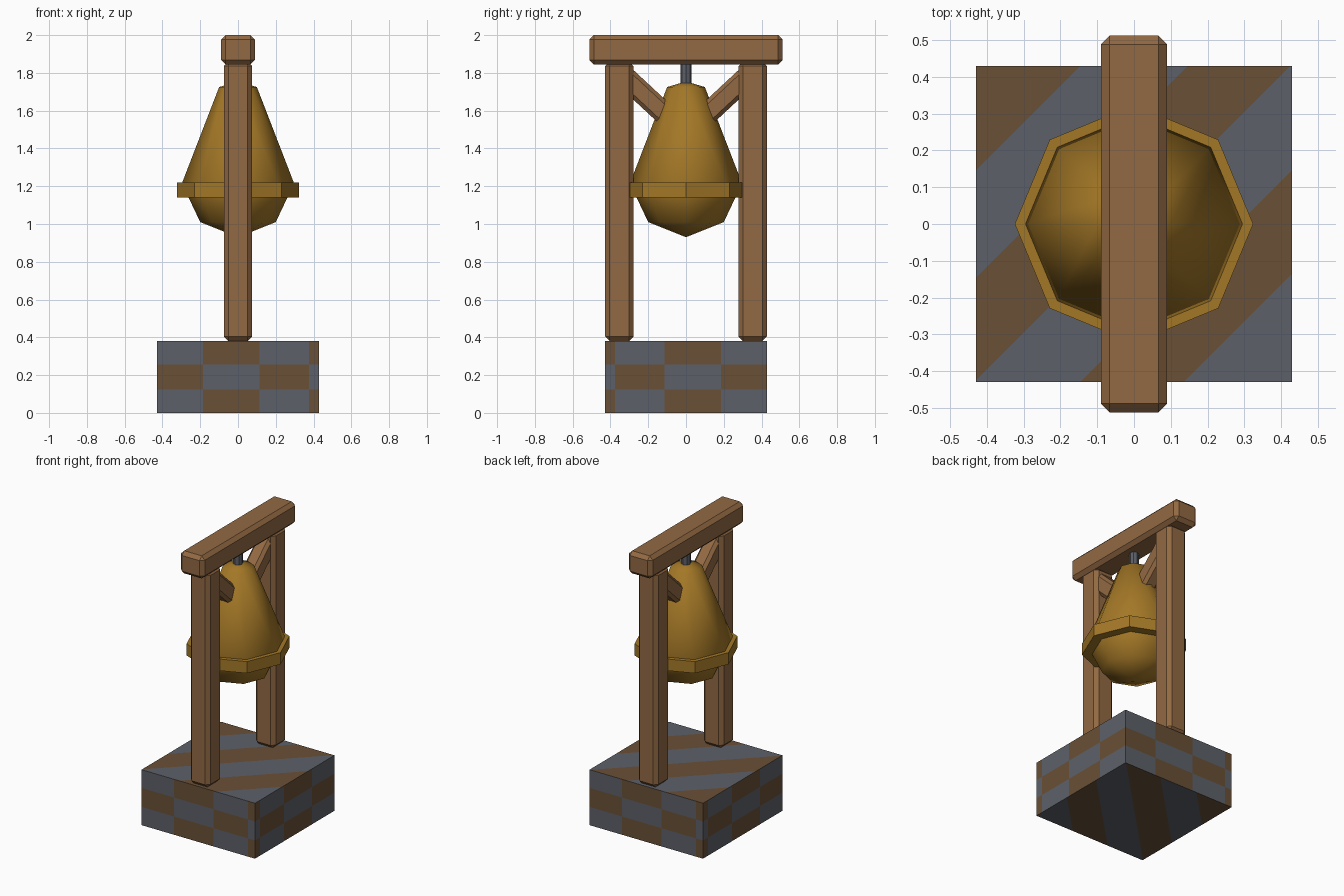
import bpy, bmesh, math
from mathutils import Vector

if "Cube" in bpy.data.objects:
    bpy.data.objects.remove(bpy.data.objects["Cube"])


def mat(name, rgb):
    m = bpy.data.materials.new(name)
    m.diffuse_color = (*rgb, 1)
    m.use_nodes = True
    m.node_tree.nodes["Principled BSDF"].inputs["Base Color"].default_value = m.diffuse_color
    return m


wood = mat("warm wood", (0.29, 0.142, 0.056))
gold = mat("aged gold", (0.37, 0.187, 0.02))
stone = mat("stone grey", (0.109, 0.118, 0.138))
earth = mat("earth brown", (0.142, 0.08, 0.038))


def finish(bm, name, *mats):
    bmesh.ops.recalc_face_normals(bm, faces=bm.faces[:])
    me = bpy.data.meshes.new(name)
    bm.to_mesh(me)
    bm.free()
    for m in mats:
        me.materials.append(m)
    ob = bpy.data.objects.new(name, me)
    bpy.context.collection.objects.link(ob)
    return ob


def beam(name, size, loc, rot_x=0.0, bevel=0.024):
    """Chamfered timber."""
    bm = bmesh.new()
    bmesh.ops.create_cube(bm, size=1)
    bmesh.ops.scale(bm, vec=size, verts=bm.verts[:])
    bmesh.ops.bevel(bm, geom=bm.edges[:], offset=bevel, segments=1, affect='EDGES')
    ob = finish(bm, name, wood)
    ob.location = loc
    ob.rotation_euler.x = rot_x
    return ob


def lathe(name, profile, material, sides=8, smooth=False):
    """Turn an (r, z) profile, with a corner on the x axis."""
    bm = bmesh.new()
    rings = []
    for r, z in profile:
        n = sides if r > 0 else 1
        rings.append([bm.verts.new((r * math.cos(2 * math.pi * i / sides),
                                    r * math.sin(2 * math.pi * i / sides), z))
                      for i in range(n)])
    for a, b in zip(rings, rings[1:]):
        for i in range(sides):
            j = (i + 1) % sides
            quad = [a[i % len(a)], a[j % len(a)], b[j % len(b)], b[i % len(b)]]
            bm.faces.new(list(dict.fromkeys(quad)))
    for f in bm.faces:
        f.smooth = smooth
    return finish(bm, name, material)


# Stone plinth: checked sides, diagonal stripes on top and bottom
W, H = 0.43, 0.38
COLS = (-0.185, 0.115, 0.376)
ROWS = (0.125, 0.255)
STRIPES = (-0.565, -0.283, 0.005, 0.283, 0.575)

bm = bmesh.new()
bmesh.ops.create_cube(bm, size=1)
bmesh.ops.scale(bm, vec=(2 * W, 2 * W, H), verts=bm.verts[:])
bmesh.ops.translate(bm, vec=(0, 0, H / 2), verts=bm.verts[:])


def cut(co, no):
    bmesh.ops.bisect_plane(bm, geom=bm.verts[:] + bm.edges[:] + bm.faces[:],
                           plane_co=co, plane_no=no, dist=1e-5)


for c in COLS:
    for s in (c, -c):
        cut((s, 0, 0), (1, 0, 0))
        cut((0, s, 0), (0, 1, 0))
for r in ROWS:
    cut((0, 0, r), (0, 0, 1))
for d in STRIPES:
    cut((-d / 2, d / 2, 0), Vector((-1, 1, 0)).normalized())

bm.normal_update()
for f in bm.faces:
    c, n = f.calc_center_median(), f.normal
    if abs(n.z) > 0.5:
        k = sum(c.y - c.x > d for d in STRIPES)
    else:
        along = -c.x * n.y - c.y * n.x      # pattern repeats by half turns
        k = sum(along > b for b in COLS) + sum(c.z > b for b in ROWS)
    f.material_index = k % 2
finish(bm, "plinth", stone, earth)

# Frame: two posts, a crossbeam and two braces leaning into the bell
beam("crossbeam", (0.18, 1.024, 0.155), (0, 0, 1.9225))
for side, label in ((-1, "front"), (1, "back")):
    beam(label + "_post", (0.15, 0.15, 1.48), (0, side * 0.353, H + 0.74))
    beam(label + "_brace", (0.105, 0.36, 0.115), (0, side * 0.225, 1.687),
         rot_x=side * math.radians(43), bevel=0.02)

# Bell body, rim band and hanger
lathe("bell", [(0, 1.755), (0.1, 1.725), (0.297, 1.215), (0.2, 1.01), (0, 0.93)],
      gold, smooth=True)
lathe("bell_rim", [(0, 1.14), (0.324, 1.14), (0.324, 1.22), (0, 1.22)], gold)
lathe("hanger", [(0, 1.72), (0.03, 1.72), (0.03, 1.88), (0, 1.88)], stone)
